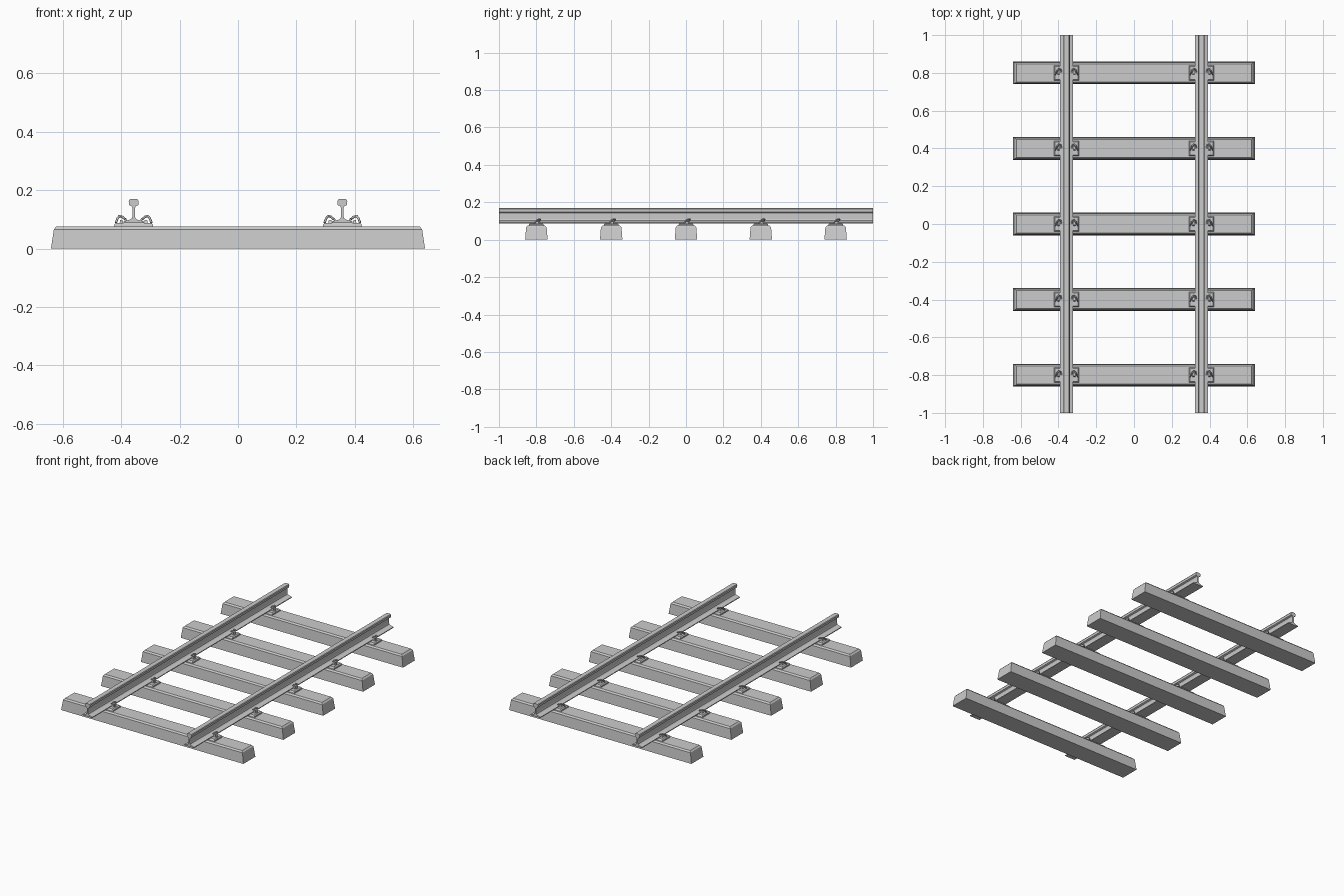
import bpy, bmesh

cube = bpy.data.objects.get("Cube")
if cube:
    bpy.data.objects.remove(cube)

grey = bpy.data.materials.new("light grey")
grey.use_nodes = True
colour = (0.6, 0.6, 0.6, 1)
grey.diffuse_color = colour
grey.node_tree.nodes["Principled BSDF"].inputs["Base Color"].default_value = colour

GAUGE = 0.357
ROWS = [-0.8, -0.4, 0, 0.4, 0.8]


def finish(name, bm):
    bmesh.ops.recalc_face_normals(bm, faces=bm.faces)
    mesh = bpy.data.meshes.new(name)
    bm.to_mesh(mesh)
    bm.free()
    mesh.materials.append(grey)
    obj = bpy.data.objects.new(name, mesh)
    bpy.context.collection.objects.link(obj)
    return obj


def tapered_box(name, x, y, levels):
    """Stack of rectangles, each level being (half width, half depth, height)."""
    bm = bmesh.new()
    rings = [[bm.verts.new((x + sx * w, y + sy * d, z))
              for sx, sy in ((-1, -1), (1, -1), (1, 1), (-1, 1))]
             for w, d, z in levels]
    bm.faces.new(rings[0])
    bm.faces.new(rings[-1])
    for low, high in zip(rings, rings[1:]):
        for i in range(4):
            j = (i + 1) % 4
            bm.faces.new((low[i], low[j], high[j], high[i]))
    return finish(name, bm)


def rail(name, x):
    # Half section from the foot up to the head, mirrored for the other side
    half = [(0.035, 0.088), (0.035, 0.093), (0.012, 0.099), (0.006, 0.104),
            (0.004, 0.112), (0.004, 0.138), (0.007, 0.145), (0.016, 0.149),
            (0.017, 0.163), (0.014, 0.168), (0.008, 0.170)]
    section = half + [(-u, z) for u, z in reversed(half)]
    bm = bmesh.new()
    face = bm.faces.new([bm.verts.new((x + u, -1, z)) for u, z in section])
    swept = bmesh.ops.extrude_face_region(bm, geom=[face])["geom"]
    bmesh.ops.translate(bm, vec=(0, 2, 0),
                        verts=[v for v in swept if isinstance(v, bmesh.types.BMVert)])
    # extruding keeps the first cap, so the sweep is closed at both ends
    return finish(name, bm)


def clip(name, x, y, side):
    # Bent spring rod that hooks over the rail foot
    path = [(0.027, 0.002, 0.099), (0.031, 0.018, 0.102), (0.040, 0.022, 0.109),
            (0.049, 0.014, 0.111), (0.055, 0.000, 0.104), (0.061, -0.010, 0.088)]
    curve = bpy.data.curves.new(name, "CURVE")
    curve.dimensions = "3D"
    curve.bevel_depth = 0.004
    curve.bevel_resolution = 1
    curve.use_fill_caps = True
    spline = curve.splines.new("POLY")
    spline.points.add(len(path) - 1)
    for point, (u, v, z) in zip(spline.points, path):
        point.co = (x + side * u, y + v, z, 1)
    curve.materials.append(grey)
    obj = bpy.data.objects.new(name, curve)
    bpy.context.collection.objects.link(obj)


# Sleepers with battered sides and a chamfered top
for row, y in enumerate(ROWS, 1):
    tapered_box(f"sleeper_{row}", 0, y,
                [(0.64, 0.06, 0), (0.630, 0.055, 0.066), (0.622, 0.047, 0.075)])

# Rails, base plates, clip shoulders and spring clips
for label, side in (("left", 1), ("right", -1)):
    x = side * GAUGE
    rail(f"{label}_rail", x)
    for row, y in enumerate(ROWS, 1):
        tapered_box(f"{label}_base_plate_{row}", x, y,
                    [(0.067, 0.040, 0.074), (0.066, 0.039, 0.082), (0.060, 0.034, 0.088)])
        for end, out in (("outer", side), ("inner", -side)):
            tapered_box(f"{label}_{end}_shoulder_{row}", x + out * 0.042, y + 0.002,
                        [(0.006, 0.012, 0.087), (0.004, 0.008, 0.098)])
            clip(f"{label}_{end}_clip_{row}", x, y, out)
